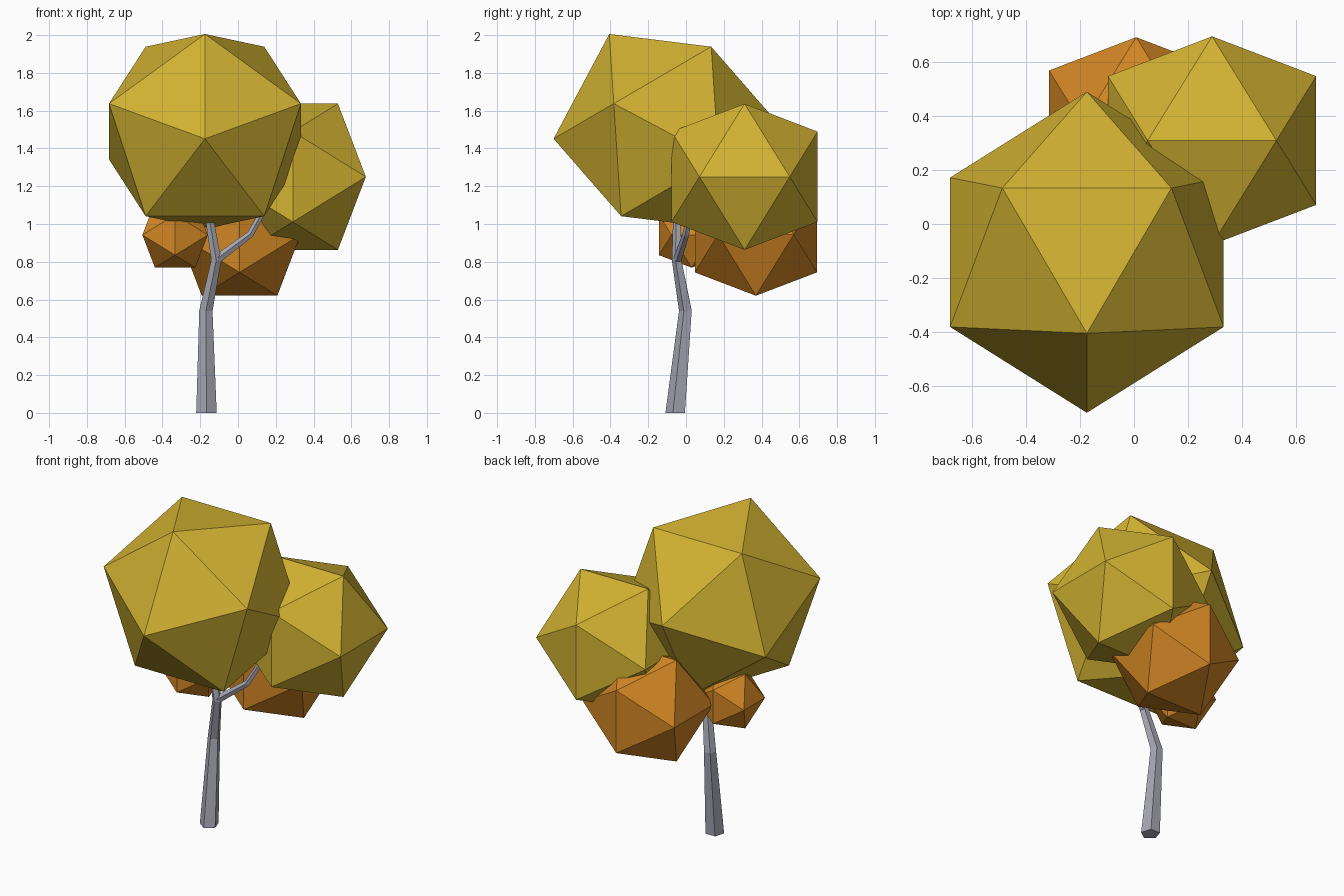
import bpy, bmesh, math
from mathutils import Vector, Matrix

if "Cube" in bpy.data.objects:
    bpy.data.objects.remove(bpy.data.objects["Cube"])


def material(name, rgb):
    m = bpy.data.materials.new(name)
    m.diffuse_color = (*rgb, 1)
    m.use_nodes = True
    m.node_tree.nodes["Principled BSDF"].inputs["Base Color"].default_value = m.diffuse_color
    return m


YELLOW = material("yellow leaves", (0.65, 0.45, 0.032))
ORANGE = material("orange leaves", (0.64, 0.24, 0.018))
GREY = material("grey bark", (0.39, 0.39, 0.46))


def finish(name, bm, mat):
    bmesh.ops.recalc_face_normals(bm, faces=bm.faces)
    me = bpy.data.meshes.new(name)
    bm.to_mesh(me)
    bm.free()
    me.materials.append(mat)
    bpy.context.collection.objects.link(bpy.data.objects.new(name, me))


def foliage(name, centre, half_edge, mat, tilt=0):
    """Icosahedron with an edge along x on top, tilted about x."""
    bm = bmesh.new()
    a, b = half_edge, half_edge * (1 + math.sqrt(5)) / 2
    turn = Matrix.Translation(centre) @ Matrix.Rotation(math.radians(tilt), 4, 'X')
    for s in (-a, a):
        for t in (-b, b):
            for p in ((s, 0, t), (t, s, 0), (0, t, s)):
                bm.verts.new(turn @ Vector(p))
    bmesh.ops.convex_hull(bm, input=bm.verts[:])
    finish(name, bm, mat)


def limb(name, path, sides=5):
    """Tapered tube through (x, y, z, radius) points."""
    bm = bmesh.new()
    pts = [Vector(p[:3]) for p in path]
    rings = []
    for i, p in enumerate(path):
        d = pts[min(i + 1, len(pts) - 1)] - pts[max(i - 1, 0)]
        if i == 0 and p[2] == 0:
            d = Vector((0, 0, 1))  # flat on the ground
        q = Vector((0, 0, 1)).rotation_difference(d)
        ring = []
        for k in range(sides):
            t = math.tau * k / sides - math.pi / 2
            ring.append(bm.verts.new(pts[i] + q @ Vector((math.cos(t), math.sin(t), 0)) * p[3]))
        rings.append(ring)
    for r0, r1 in zip(rings, rings[1:]):
        for k in range(sides):
            n = (k + 1) % sides
            bm.faces.new((r0[k], r0[n], r1[n], r1[k]))
    bm.faces.new(rings[0][::-1])
    bm.faces.new(rings[-1])
    finish(name, bm, GREY)


# Leaf crowns
foliage("main_crown", (-0.175, -0.105, 1.49), 0.314, YELLOW, -28)
foliage("side_crown", (0.29, 0.31, 1.25), 0.239, YELLOW)
foliage("rear_crown", (0.008, 0.37, 0.944), 0.2, ORANGE)
foliage("small_crown", (-0.333, 0.03, 0.942), 0.107, ORANGE)

# Trunk and fork
limb("trunk", [(-0.167, -0.052, 0, 0.057), (-0.17, 0, 0.54, 0.037),
               (-0.115, -0.047, 0.81, 0.028), (-0.16, -0.045, 1.08, 0.022)])
limb("branch", [(-0.115, -0.045, 0.81, 0.025), (0.065, 0.0, 0.945, 0.019),
                (0.14, 0.03, 1.08, 0.016)])
